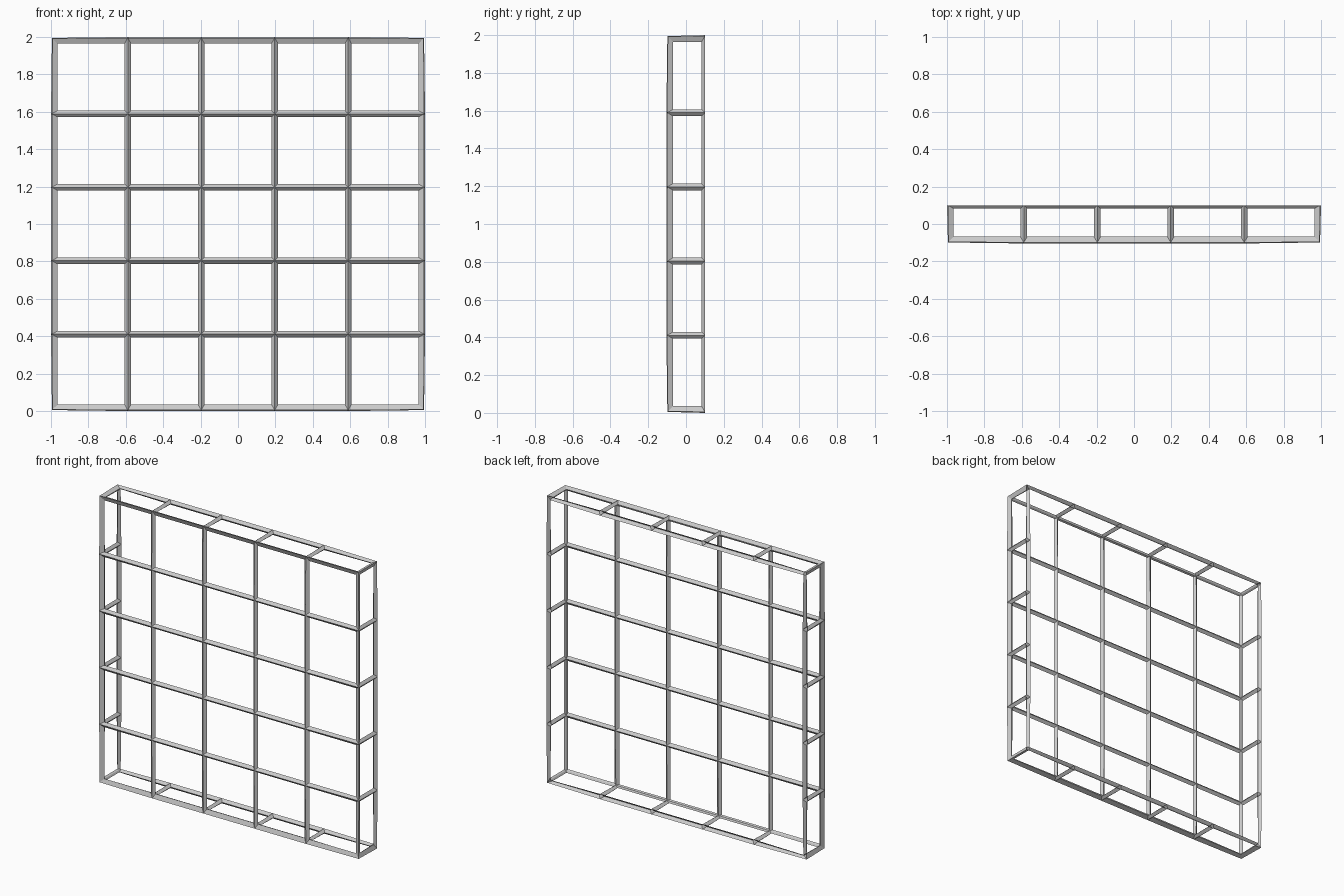
import bpy, bmesh

if "Cube" in bpy.data.objects:
    bpy.data.objects.remove(bpy.data.objects["Cube"])

# Open-backed tray: gridded front panel plus a rim folded back all round
H = 0.018                       # half thickness of the bars
N = 5                           # cells across and up
W = 2.0 - 2 * H                 # width between bar centres
Y0, Y1 = -0.104 + H, 0.100      # front panel plane, open back edge

bm = bmesh.new()
bmesh.ops.create_grid(bm, x_segments=N, y_segments=N, size=W / 2)
for v in bm.verts:
    x, y, _ = v.co
    v.co = (x, Y0, y + 1.0)
rim = [e for e in bm.edges if e.is_boundary]
ext = bmesh.ops.extrude_edge_only(bm, edges=rim)
for g in ext["geom"]:
    if isinstance(g, bmesh.types.BMVert):
        g.co.y = Y1
bmesh.ops.recalc_face_normals(bm, faces=bm.faces)
mesh = bpy.data.meshes.new("lattice_frame")
bm.to_mesh(mesh)
bm.free()
frame = bpy.data.objects.new("lattice_frame", mesh)
bpy.context.collection.objects.link(frame)

# Turn every edge into a faceted bar, left open along the back edge
wire = frame.modifiers.new("bars", 'WIREFRAME')
wire.thickness = 2 * H
wire.offset = 0.0
wire.use_even_offset = True
wire.use_boundary = False
wire.use_replace = True
